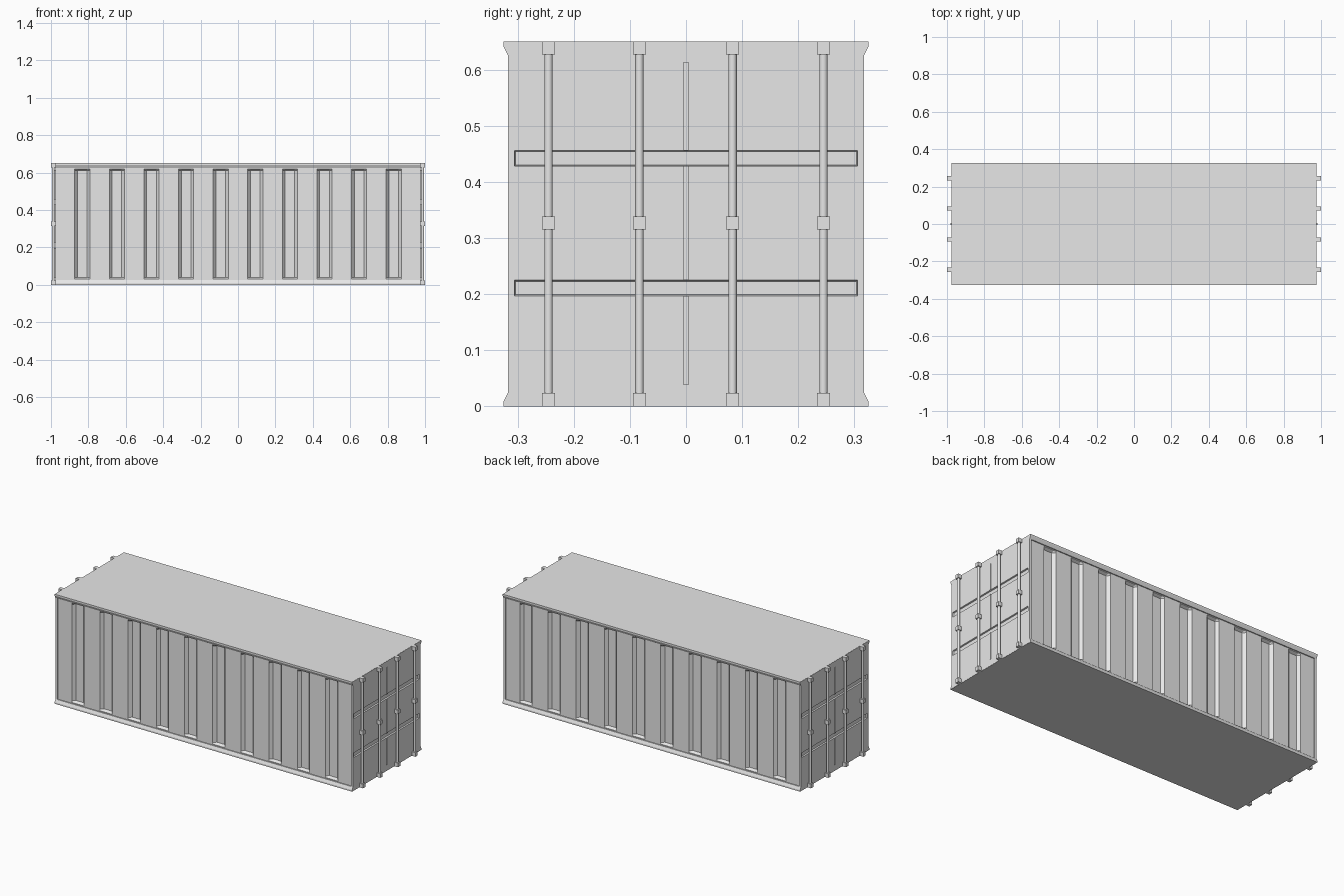
import bpy, bmesh, math
from mathutils import Vector

if "Cube" in bpy.data.objects:
    bpy.data.objects.remove(bpy.data.objects["Cube"])

L, W, H = 0.977, 0.325, 0.65      # half length, half width, height
PW = 0.317                        # half width of the end panels

grey = bpy.data.materials.new("container_grey")
grey.diffuse_color = (0.8, 0.8, 0.8, 1)
grey.use_nodes = True
grey.node_tree.nodes["Principled BSDF"].inputs["Base Color"].default_value = grey.diffuse_color


def finish(name, bm, recalc=True):
    if recalc:
        bmesh.ops.recalc_face_normals(bm, faces=bm.faces[:])
    me = bpy.data.meshes.new(name)
    bm.to_mesh(me)
    bm.free()
    me.materials.append(grey)
    ob = bpy.data.objects.new(name, me)
    bpy.context.collection.objects.link(ob)
    return ob


def add_box(bm, lo, hi):
    vs = bmesh.ops.create_cube(bm, size=1)["verts"]
    lo, hi = Vector(lo), Vector(hi)
    for v in vs:
        v.co = Vector((lo[i] + hi[i]) / 2 + v.co[i] * (hi[i] - lo[i]) for i in range(3))
    return vs


def extrude_x(name, profile, half):
    bm = bmesh.new()
    f = bm.faces.new([bm.verts.new((-half, y, z)) for y, z in profile])
    r = bmesh.ops.extrude_face_region(bm, geom=[f], use_keep_orig=True)
    for v in r["geom"]:
        if isinstance(v, bmesh.types.BMVert):
            v.co.x = half
    return finish(name, bm)


# Roof and floor, with chamfered rails along the long edges
half_rail = [(W, 0), (W, 0.009), (PW, 0.025)]
rail = half_rail + [(-y, z) for y, z in reversed(half_rail)]
extrude_x("floor_with_rails", rail, L - 0.001)
extrude_x("roof_with_rails", [(y, H - z) for y, z in rail], L - 0.001)


# Long walls: flat sheet with ten pressed-in vertical panels
def corrugated_wall(name, side):
    out, inn, slope = 0.311, 0.294, 0.015
    wide, period = 0.104, 0.185
    start = -(10 * period + wide) / 2
    cols = [(-L, False)]
    for i in range(10):
        a = start + i * period + wide
        b = start + (i + 1) * period
        cols += [(a, False), (a + slope, True), (b - slope, True), (b, False)]
    cols.append((L, False))
    rows = [(0.022, False), (0.030, False), (0.039, True),
            (H - 0.039, True), (H - 0.030, False), (H - 0.022, False)]
    bm = bmesh.new()
    grid = [[bm.verts.new((x, side * (inn if cx and rz else out), z)) for z, rz in rows]
            for x, cx in cols]
    for i in range(len(cols) - 1):
        for j in range(len(rows) - 1):
            q = [grid[i][j], grid[i + 1][j], grid[i + 1][j + 1], grid[i][j + 1]]
            bm.faces.new(q if side < 0 else q[::-1])
    finish(name, bm, recalc=False)


corrugated_wall("front_wall", -1)
corrugated_wall("back_wall", 1)

ROD_Y = (-0.245, -0.083, 0.083, 0.245)
BARS = ((0.197, 0.225), (0.428, 0.456))

for s, tag in ((1, "right"), (-1, "left")):
    # End doors: slab with two long recessed channels
    bm = bmesh.new()
    a, b = sorted((s * (L - 0.014), s * L))
    add_box(bm, (a, -PW, 0.0005), (b, PW, H - 0.0005))
    cuts = [((0, 0, z), (0, 0, 1)) for bar in BARS for z in bar]
    cuts += [((0, y, 0), (0, 1, 0)) for y in (-0.306, 0.306)]
    for co, no in cuts:
        bmesh.ops.bisect_plane(bm, geom=bm.verts[:] + bm.edges[:] + bm.faces[:],
                               plane_co=co, plane_no=no)
    bmesh.ops.recalc_face_normals(bm, faces=bm.faces[:])
    channels = []
    for f in bm.faces:
        c = f.calc_center_median()
        if f.normal.x * s > 0.9 and abs(c.y) < 0.1 and any(p < c.z < q for p, q in BARS):
            channels.append(f)
    bmesh.ops.inset_individual(bm, faces=channels, thickness=0.003, depth=-0.008)
    finish(tag + "_doors", bm, recalc=False)

    # Door seam strip, interrupted by the channels
    bm = bmesh.new()
    a, b = sorted((s * (L - 0.002), s * (L + 0.003)))
    for z0, z1 in ((0.038, 0.197), (0.225, 0.428), (0.456, 0.614)):
        add_box(bm, (a, -0.0045, z0), (b, 0.0045, z1))
    finish(tag + "_door_seam", bm)

    # Locking rods
    bm = bmesh.new()
    for y in ROD_Y:
        vs = bmesh.ops.create_cone(bm, cap_ends=True, segments=16, radius1=0.0075,
                                   radius2=0.0075, depth=H - 0.004)["verts"]
        bmesh.ops.translate(bm, verts=vs, vec=(s * 0.988, y, H / 2))
    rods = finish(tag + "_locking_rods", bm)
    bpy.ops.object.select_all(action='DESELECT')
    rods.select_set(True)
    bpy.context.view_layer.objects.active = rods
    bpy.ops.object.shade_smooth_by_angle(angle=math.radians(35))

    # Rod brackets at bottom, middle and top
    bm = bmesh.new()
    a, b = sorted((s * (L - 0.001), s))
    for y in ROD_Y:
        for z0, z1 in ((0, 0.024), (0.315, 0.338), (H - 0.023, H)):
            add_box(bm, (a, y - 0.0115, z0), (b, y + 0.0115, z1))
    finish(tag + "_rod_brackets", bm)
